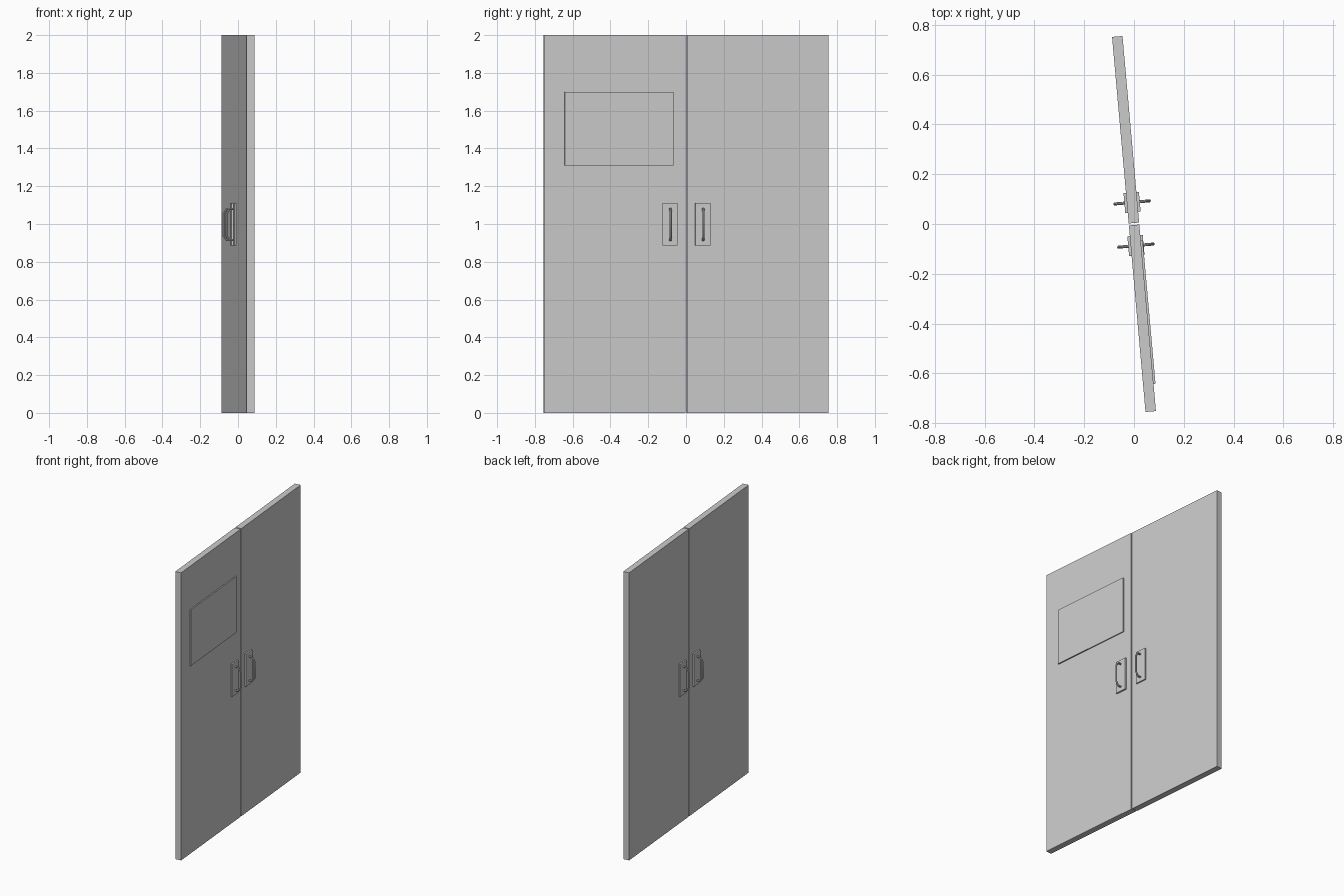
import bpy
import math
from mathutils import Matrix, Vector

cube = bpy.data.objects.get("Cube")
if cube:
    bpy.data.objects.remove(cube, do_unlink=True)

# One grey finish for everything
grey = bpy.data.materials.new("grey")
grey.use_nodes = True
colour = (0.6, 0.6, 0.6, 1)
grey.diffuse_color = colour
grey.node_tree.nodes["Principled BSDF"].inputs["Base Color"].default_value = colour

TURN = Matrix.Rotation(math.radians(5.1), 4, 'Z')   # the doors stand slightly turned
HALF = 0.021                                        # half the door thickness


def box(name, centre, size):
    bpy.ops.mesh.primitive_cube_add(size=1)
    ob = bpy.context.object
    ob.name = name
    ob.data.transform(TURN @ Matrix.Translation(centre) @ Matrix.Diagonal((*size, 1)))
    ob.data.materials.append(grey)
    return ob


def handle_bar(name, side, y):
    # Bent pull bar: foot, slanted arm, straight grip, slanted arm, foot
    pts = [(0.025, 0.915), (0.052, 0.915), (0.070, 0.940),
           (0.070, 1.055), (0.052, 1.080), (0.025, 1.080)]
    curve = bpy.data.curves.new(name, 'CURVE')
    curve.dimensions = '3D'
    curve.bevel_depth = 0.006
    curve.bevel_resolution = 2
    curve.use_fill_caps = True
    spline = curve.splines.new('POLY')
    spline.points.add(len(pts) - 1)
    for p, (x, z) in zip(spline.points, pts):
        p.co = (*(TURN @ Vector((side * x, y, z))), 1)
    ob = bpy.data.objects.new(name, curve)
    bpy.context.collection.objects.link(ob)
    bpy.ops.object.select_all(action='DESELECT')
    ob.select_set(True)
    bpy.context.view_layer.objects.active = ob
    bpy.ops.object.convert(target='MESH')
    ob = bpy.context.object
    ob.name = name
    ob.data.materials.clear()
    ob.data.materials.append(grey)
    bpy.ops.object.shade_smooth_by_angle(angle=math.radians(40))


for end, label in ((-1, "front"), (1, "back")):
    # Door leaf, with a narrow gap between the two
    box(f"{label}_door", (0, end * 0.380, 1), (2 * HALF, 0.752, 2))
    for side, face in ((-1, "right"), (1, "left")):
        # Handle plate and pull on each face
        box(f"{label}_{face}_handle_plate", (side * (HALF + 0.005), end * 0.087, 0.9975),
            (0.010, 0.080, 0.225))
        handle_bar(f"{label}_{face}_handle", side, end * 0.087)

# Thin panel on one face of the front door
box("door_panel", (HALF + 0.004, -0.358, 1.505), (0.008, 0.577, 0.39))
